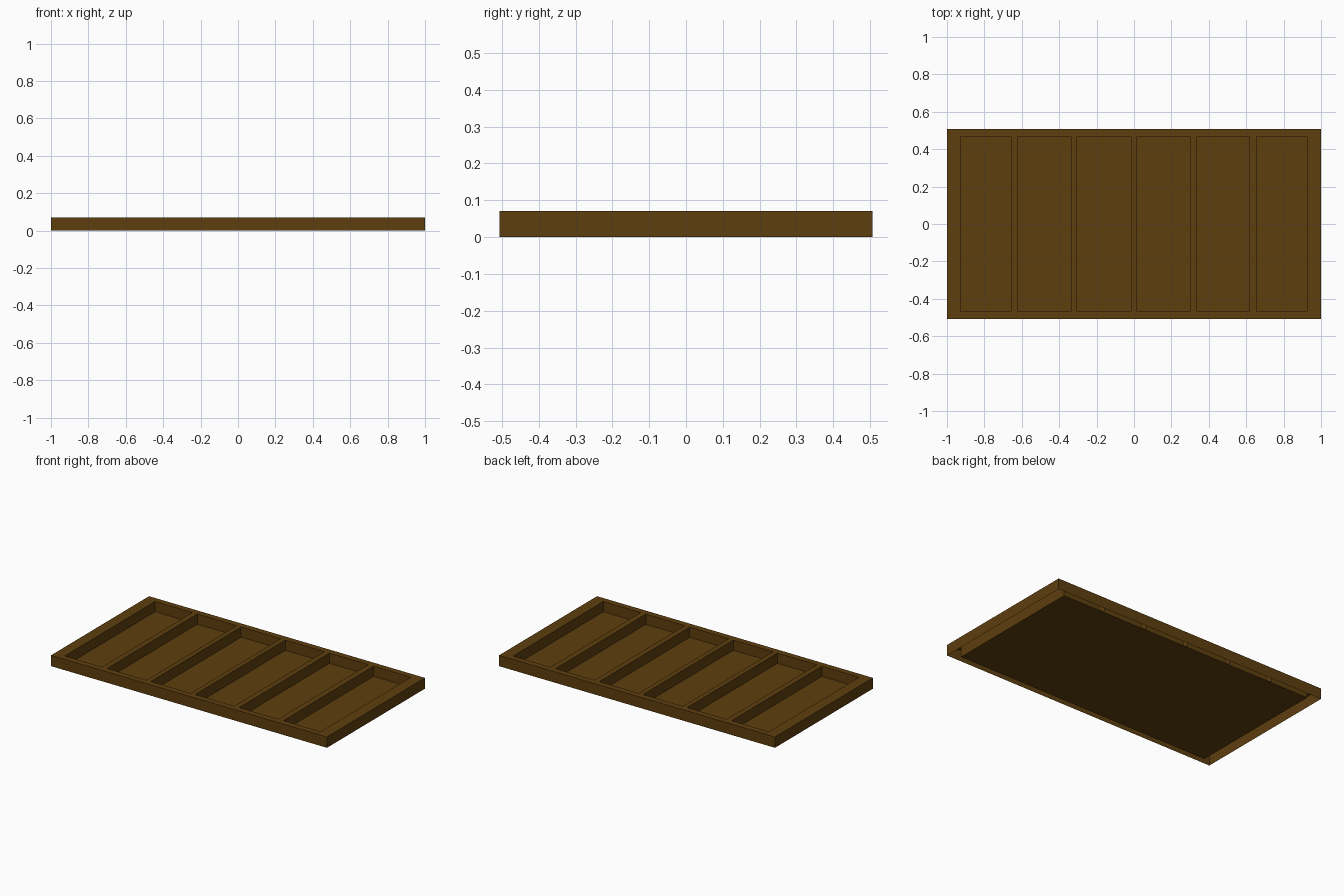
import bpy, bmesh

cube = bpy.data.objects.get("Cube")
if cube:
    bpy.data.objects.remove(cube)

HALF_X, HALF_Y, TOP = 1.0, 0.507, 0.071
PIT_Y, FLOOR = 0.467, 0.004
# left and right limits of the six compartments
PITS = [(-0.928, -0.658), (-0.622, -0.336), (-0.304, -0.016),
        (0.016, 0.3), (0.336, 0.618), (0.656, 0.926)]

wood = bpy.data.materials.new("dark brown wood")
wood.use_nodes = True
colour = (0.112, 0.049, 0.0045, 1)
wood.diffuse_color = colour
bsdf = next(n for n in wood.node_tree.nodes if n.type == "BSDF_PRINCIPLED")
bsdf.inputs["Base Color"].default_value = colour
bsdf.inputs["Roughness"].default_value = 0.8


def finish(name, bm):
    bmesh.ops.remove_doubles(bm, verts=bm.verts, dist=0.0001)
    mesh = bpy.data.meshes.new(name)
    bm.to_mesh(mesh)
    bm.free()
    mesh.materials.append(wood)
    obj = bpy.data.objects.new(name, mesh)
    bpy.context.collection.objects.link(obj)
    return obj


def face(bm, points):
    return bm.faces.new([bm.verts.new(p) for p in points])


def flat(bm, x0, x1, y0, y1, z):
    face(bm, [(x0, y0, z), (x1, y0, z), (x1, y1, z), (x0, y1, z)])


def walls(bm, x0, x1, y0, y1, z0, z1, inward=False):
    ring = [(x0, y0), (x1, y0), (x1, y1), (x0, y1)]
    if inward:
        ring.reverse()
    for a, b in zip(ring, ring[1:] + ring[:1]):
        face(bm, [(*a, z0), (*b, z0), (*b, z1), (*a, z1)])


# Top rim and dividers, with an opening over each compartment
bm = bmesh.new()
xs = [-HALF_X] + [x for pit in PITS for x in pit] + [HALF_X]
for i, (x0, x1) in enumerate(zip(xs, xs[1:])):
    flat(bm, x0, x1, -HALF_Y, -PIT_Y, TOP)
    flat(bm, x0, x1, PIT_Y, HALF_Y, TOP)
    if i % 2 == 0:
        flat(bm, x0, x1, -PIT_Y, PIT_Y, TOP)
bmesh.ops.remove_doubles(bm, verts=bm.verts, dist=0.0001)
bmesh.ops.dissolve_limit(bm, angle_limit=0.01, verts=bm.verts, edges=bm.edges)
finish("top_rim", bm)

# Outer skirt, hollow underneath
bm = bmesh.new()
walls(bm, -HALF_X, HALF_X, -HALF_Y, HALF_Y, 0, TOP)
finish("outer_skirt", bm)

# Compartment walls
bm = bmesh.new()
for x0, x1 in PITS:
    walls(bm, x0, x1, -PIT_Y, PIT_Y, FLOOR, TOP, inward=True)
finish("compartment_walls", bm)

# Floor panel shared by all compartments
bm = bmesh.new()
left, right = PITS[0][0], PITS[-1][1]
flat(bm, left, right, -PIT_Y, PIT_Y, FLOOR)
flat(bm, left, right, -PIT_Y, PIT_Y, 0)
bm.faces.ensure_lookup_table()
bm.faces[1].normal_flip()
walls(bm, left, right, -PIT_Y, PIT_Y, 0, FLOOR)
finish("floor_panel", bm)
